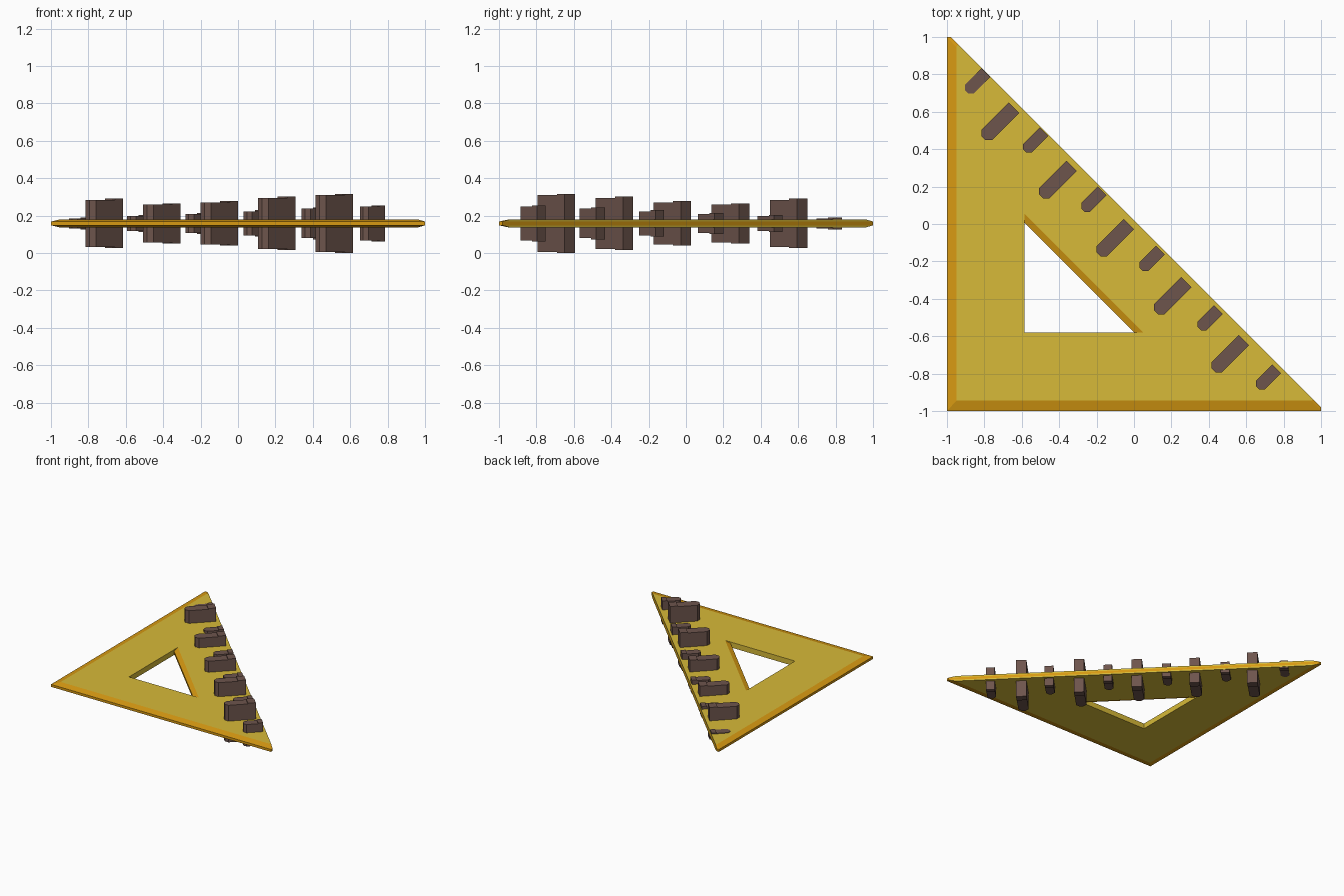
import bpy, bmesh
from math import sqrt

cube = bpy.data.objects.get("Cube")
if cube:
    bpy.data.objects.remove(cube, do_unlink=True)

MID = 0.158          # height of the plate's middle plane
FACE, EDGE = 0.022, 0.010   # half thickness at the faces and at the rim


def material(name, rgb):
    m = bpy.data.materials.new(name)
    m.use_nodes = True
    col = (*rgb, 1)
    m.diffuse_color = col
    m.node_tree.nodes["Principled BSDF"].inputs["Base Color"].default_value = col
    return m


yellow = material("mustard_yellow", (0.68, 0.49, 0.04))
orange = material("amber_edge", (0.68, 0.32, 0.006))
brown = material("dark_brown", (0.155, 0.09, 0.073))


def finish(bm, name, mats):
    bmesh.ops.recalc_face_normals(bm, faces=bm.faces)
    mesh = bpy.data.meshes.new(name)
    bm.to_mesh(mesh)
    bm.free()
    for m in mats:
        mesh.materials.append(m)
    ob = bpy.data.objects.new(name, mesh)
    bpy.context.collection.objects.link(ob)
    return ob


# Triangular plate with bevelled legs and a triangular opening
rim = [(-1, -1), (1, -1), (1, -0.98), (-0.98, 1), (-1, 1)]
face = [(-0.95, -0.945), (0.945, -0.945), (0.96, -0.94), (-0.94, 0.96), (-0.95, 0.945)]
hole_rim = [(-0.585, -0.58), (0, -0.58), (-0.585, 0.005)]
hole_face = [(-0.585, -0.58), (0.05, -0.58), (-0.585, 0.055)]

bm = bmesh.new()


def ring(points, z):
    return [bm.verts.new((x, y, MID + z)) for x, y in points]


def wall(low, high, colour):
    n = len(low)
    for i in range(n):
        j = (i + 1) % n
        f = bm.faces.new((low[i], low[j], high[j], high[i]))
        f.material_index = colour(i)


outer = [ring(face, -FACE), ring(rim, -EDGE), ring(rim, EDGE), ring(face, FACE)]
inner = [ring(hole_face, -FACE), ring(hole_rim, -EDGE),
         ring(hole_rim, EDGE), ring(hole_face, FACE)]
for k in range(3):
    # the long edge is amber only in its middle band
    wall(outer[k], outer[k + 1], lambda i: 0 if i == 2 and k != 1 else 1)
    wall(inner[k], inner[k + 1], lambda i: 1 if i == 1 else 0)
for o, h in ((outer[0], inner[0]), (outer[3], inner[3])):
    bm.faces.new((o[0], o[1], h[1], h[0]))
    bm.faces.new((o[1], o[2], h[1]))
    bm.faces.new((o[2], o[3], h[2], h[1]))
    bm.faces.new((o[3], o[4], h[2]))
    bm.faces.new((o[4], o[0], h[0], h[2]))
finish(bm, "triangle_plate", [yellow, orange])


# Graduation blocks: s runs towards the long edge, t along it
def prism(bm, outline, half):
    def place(s, t, z):
        return bm.verts.new(((s + t) / sqrt(2), (s - t) / sqrt(2), MID + z))
    low = [place(s, t, -half) for s, t in outline]
    high = [place(s, t, half) for s, t in outline]
    n = len(low)
    bm.faces.new(low)
    bm.faces.new(high)
    for i in range(n):
        j = (i + 1) % n
        bm.faces.new((low[i], low[j], high[j], high[i]))


def block(name, t, end, length, width, half):
    w, c = width / 2, width * 0.31
    start, step = end - length, end - length * 0.26
    bm = bmesh.new()
    # body with a chamfered inner end
    prism(bm, [(start, t - w + c), (start + c, t - w), (step, t - w),
               (step, t + w), (start + c, t + w), (start, t + w - c)], half - 0.006)
    # slightly taller outer end
    prism(bm, [(step, t - w), (end, t - w), (end, t + w), (step, t + w)], half)
    finish(bm, name, [brown])


for i, half in enumerate((0.132, 0.107, 0.119, 0.143, 0.158)):
    t = -0.893 + 0.437 * i
    block(f"long_mark_{i + 1}", t, -0.019 - 0.005 * t, 0.23, 0.078, half)
for i, half in enumerate((0.032, 0.046, 0.057, 0.071, 0.085, 0.096)):
    t = -1.133 + 0.444 * i
    block(f"short_mark_{i + 1}", t, 0.002 - 0.009 * t, 0.145, 0.066, half)
